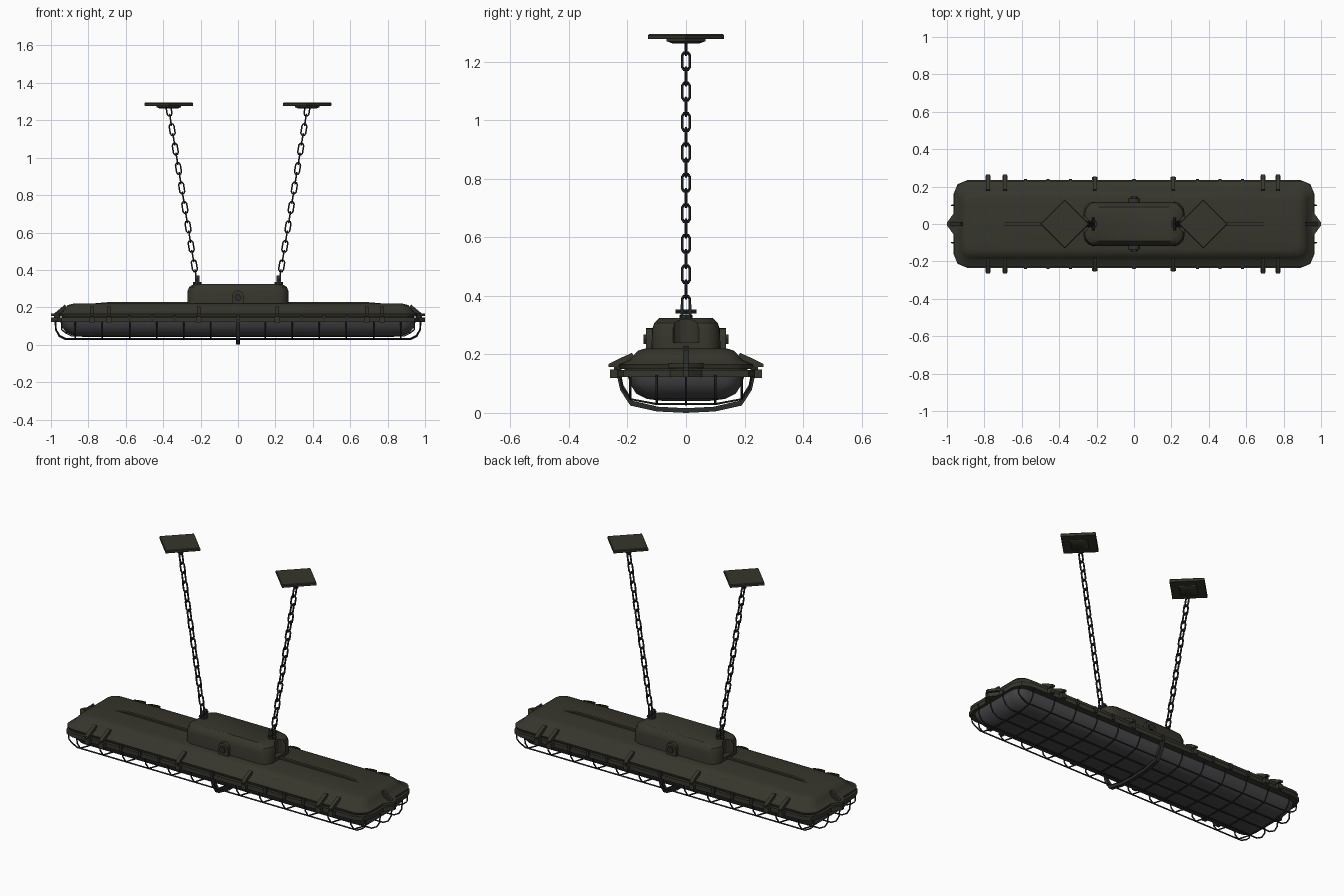
import bpy, bmesh
from math import cos, sin, pi, radians
from mathutils import Vector

cube = bpy.data.objects.get("Cube")
if cube:
    bpy.data.objects.remove(cube)
made = []


def material(name, rgb):
    m = bpy.data.materials.new(name)
    m.use_nodes = True
    m.diffuse_color = (*rgb, 1)
    m.node_tree.nodes["Principled BSDF"].inputs["Base Color"].default_value = (*rgb, 1)
    return m


OLIVE = material("dark olive paint", (0.037, 0.036, 0.025))
STEEL = material("dark steel", (0.024, 0.026, 0.024))
GLASS = material("smoked glass", (0.065, 0.065, 0.07))


def add(name, data, mat):
    ob = bpy.data.objects.new(name, data)
    data.materials.append(mat)
    bpy.context.scene.collection.objects.link(ob)
    made.append(ob)
    return ob


def skin(name, rings, mat):
    """Bridge equal-sized rings of points and cap both ends."""
    bm = bmesh.new()
    vs = [[bm.verts.new(p) for p in ring] for ring in rings]
    n = len(vs[0])
    for a, b in zip(vs, vs[1:]):
        for i in range(n):
            j = (i + 1) % n
            bm.faces.new((a[i], a[j], b[j], b[i]))
    bm.faces.new(vs[0])
    bm.faces.new(vs[-1])
    bmesh.ops.recalc_face_normals(bm, faces=bm.faces)
    me = bpy.data.meshes.new(name)
    bm.to_mesh(me)
    bm.free()
    return add(name, me, mat)


def loft(name, levels, mat, steps=4):
    """Stack rounded rectangles given as half x, half y, corner, z."""
    rings = []
    for hx, hy, c, z in levels:
        ring = []
        for q, (sx, sy) in enumerate(((1, 1), (-1, 1), (-1, -1), (1, -1))):
            for k in range(steps + 1):
                a = (q + k / steps) * pi / 2
                ring.append((sx * (hx - c) + c * cos(a), sy * (hy - c) + c * sin(a), z))
        rings.append(ring)
    return skin(name, rings, mat)


def slab(name, outline, axis, lo, hi, mat):
    """Extrude a 2D outline along the given axis."""
    def place(p, t):
        v = list(p)
        v.insert(axis, t)
        return v
    return skin(name, [[place(p, t) for p in outline] for t in (lo, hi)], mat)


def box(name, x, y, z, mat):
    slab(name, [(x[0], y[0]), (x[1], y[0]), (x[1], y[1]), (x[0], y[1])], 2, *z, mat)


def rod(name, points, r, mat, closed=False):
    cu = bpy.data.curves.new(name, "CURVE")
    cu.dimensions = "3D"
    cu.bevel_depth = r
    cu.bevel_resolution = 1
    cu.use_fill_caps = True
    sp = cu.splines.new("POLY")
    sp.points.add(len(points) - 1)
    for p, co in zip(sp.points, points):
        p.co = (*co, 1)
    sp.use_cyclic_u = closed
    return add(name, cu, mat)


def disc(cx, cy, r, n=16):
    return [(cx + r * cos(2 * pi * i / n), cy + r * sin(2 * pi * i / n)) for i in range(n)]


# Housing, lower rim and glass bowl
loft("housing", [(0.955, 0.225, 0.07, 0.15), (0.96, 0.23, 0.07, 0.165), (0.935, 0.195, 0.06, 0.18),
                 (0.925, 0.18, 0.05, 0.195), (0.91, 0.165, 0.05, 0.212), (0.88, 0.14, 0.04, 0.22)], OLIVE)
loft("gasket", [(0.94, 0.21, 0.06, 0.14), (0.94, 0.21, 0.06, 0.155)], STEEL)
loft("lower_rim", [(0.965, 0.235, 0.075, 0.122), (0.965, 0.235, 0.075, 0.146)], OLIVE, 2)
loft("glass_bowl", [(0.95, 0.2, 0.06, 0.13), (0.945, 0.192, 0.06, 0.1), (0.92, 0.17, 0.06, 0.066),
                    (0.88, 0.135, 0.05, 0.048), (0.82, 0.08, 0.04, 0.041)], GLASS)

# Raised control box with scooped ends
ctrl = loft("control_box", [(0.27, 0.118, 0.06, 0.21), (0.27, 0.116, 0.06, 0.285),
                            (0.262, 0.108, 0.055, 0.308), (0.235, 0.09, 0.05, 0.325)], OLIVE, 6)
for s in (-1, 1):
    cut = slab("scoop_cutter", disc(s * 0.292, 0, 0.05), 2, 0.24, 0.4, OLIVE)
    made.remove(cut)
    cut.hide_render = True
    cut.hide_set(True)
    mod = ctrl.modifiers.new("scoop", "BOOLEAN")
    mod.operation = "DIFFERENCE"
    mod.object = cut

for s in (-1, 1):
    # Ridge, end latch and chain anchor
    slab("top_ridge", [(s * 0.25, 0.215), (s * 0.25, 0.229), (s * 0.68, 0.229), (s * 0.84, 0.215)],
         1, -0.008, 0.008, OLIVE)
    tip = [(s * 0.94, -0.07), (s * 0.965, -0.055), (s * 1.0, -0.008),
           (s * 1.0, 0.008), (s * 0.965, 0.055), (s * 0.94, 0.07)]
    slab("end_latch_top", tip, 2, 0.153, 0.168, OLIVE)
    slab("end_latch_bottom", tip, 2, 0.122, 0.146, OLIVE)
    slab("end_latch_arm", [(s * 0.91, 0.19), (s * 0.925, 0.215), (s * 0.985, 0.165), (s * 0.985, 0.125),
                           (s * 0.955, 0.125), (s * 0.95, 0.17)], 1, -0.01, 0.01, STEEL)
    slab("anchor_base", disc(s * 0.218, 0, 0.022, 8), 2, 0.315, 0.335, STEEL)
    for y in (-0.014, 0.014):
        box("anchor_ear", (s * 0.218 - 0.012, s * 0.218 + 0.012), (y - 0.004, y + 0.004), (0.33, 0.37), STEEL)
    slab("anchor_bolt", disc(s * 0.218, 0.346, 0.007, 8), 1, -0.036, 0.036, STEEL)

    # Cable gland on each side of the control box
    arch = [(-0.032, 0.215)] + [(-0.032 * cos(a * pi / 8), 0.258 + 0.032 * sin(a * pi / 8))
                                for a in range(9)] + [(0.032, 0.215)]
    slab("gland_block", arch, 1, s * 0.1, s * 0.137, OLIVE)
    slab("gland_nut", disc(0, 0.252, 0.019, 6), 1, s * 0.13, s * 0.146, STEEL)

    # Side clips and rim bolts
    for x in (-0.78, -0.69, -0.21, 0.21, 0.69, 0.77):
        reach = 0.265 if abs(x) > 0.5 else 0.255
        slab("clip_upper", [(s * 0.175, 0.19), (s * 0.185, 0.205), (s * 0.225, 0.187), (s * reach, 0.167),
                            (s * reach, 0.157), (s * 0.2, 0.157)], 0, x - 0.01, x + 0.01, OLIVE)
        box("clip_lower", (x - 0.014, x + 0.014), (s * 0.225, s * (reach - 0.005)), (0.12, 0.148), OLIVE)
        box("clip_pin", (x - 0.006, x + 0.006), (s * 0.236, s * 0.246), (0.14, 0.165), STEEL)
    for x in (-0.58, -0.46, -0.34, 0, 0.34, 0.46, 0.58):
        box("rim_bolt", (x - 0.008, x + 0.008), (s * 0.22, s * 0.241), (0.126, 0.16), STEEL)


# Guard cage: cross ribs, lengthwise wires and central strap
def mirrored(half):
    return half + [(-a, z) for a, z in reversed(half)]


rib = mirrored([(0.225, 0.13), (0.217, 0.085), (0.19, 0.047), (0.1, 0.03)])
for i in range(13):
    x = -0.87 + i * 0.145
    rod("cage_rib", [(x, y, z) for y, z in rib], 0.004, STEEL)
for y, z, end in ((0, 0.028, 0.978), (0.1, 0.032, 0.975), (0.19, 0.047, 0.945)):
    half = [(end, 0.13), (end - 0.003, 0.08), (end - 0.022, z + 0.017), (end - 0.055, z)]
    for side in ((-1, 1) if y else (1,)):
        rod("cage_wire", [(a, side * y, h) for a, h in mirrored(half)], 0.004, STEEL)
strap = [(0.237, 0.14), (0.225, 0.085), (0.19, 0.032), (0.1, 0.012), (0, 0.007)]
outer = strap + [(-a, z) for a, z in reversed(strap[:-1])]
inner = [(a * 0.95, z + 0.009) for a, z in outer]
skin("cage_strap", [[(-0.011, y, z - 0.007), (0.011, y, z - 0.007), (0.011, v, w), (-0.011, v, w)]
                    for (y, z), (v, w) in zip(outer, inner)], STEEL)

# Suspension chains and diamond ceiling plates
for s in (-1, 1):
    along = Vector((s * 0.15, 0, 0.92)).normalized()
    for k in range(18):
        z = 0.37 + 0.052 * k
        centre = Vector((s * (0.22 + 0.15 * (z - 0.34) / 0.92), 0, z))
        across = Vector((0, 1, 0)) if k % 2 == 0 else along.cross(Vector((0, 1, 0)))
        shape = [(0.013, 0.02), (0.007, 0.03), (-0.007, 0.03), (-0.013, 0.02)]
        shape += [(-a, -b) for a, b in shape]
        rod("chain_link", [centre + across * a + along * b for a, b in shape], 0.0047, STEEL, True)

    def diamond(r, z):
        return [(s * 0.37 + r * cos(i * pi / 2), r * sin(i * pi / 2), z) for i in range(4)]
    skin("ceiling_plate", [diamond(0.128, 1.277), diamond(0.13, 1.28), diamond(0.13, 1.29),
                           diamond(0.126, 1.294)], OLIVE)
    skin("plate_boss", [diamond(0.045, 1.262), diamond(0.066, 1.27), diamond(0.066, 1.28)], OLIVE)

# Turn rods into meshes and smooth the rounded surfaces
bpy.ops.object.select_all(action="DESELECT")
curves = [o for o in made if o.type == "CURVE"]
for o in curves:
    o.select_set(True)
bpy.context.view_layer.objects.active = curves[0]
bpy.ops.object.convert(target="MESH")
for o in made:
    o.select_set(True)
bpy.ops.object.shade_smooth_by_angle(angle=radians(35))
